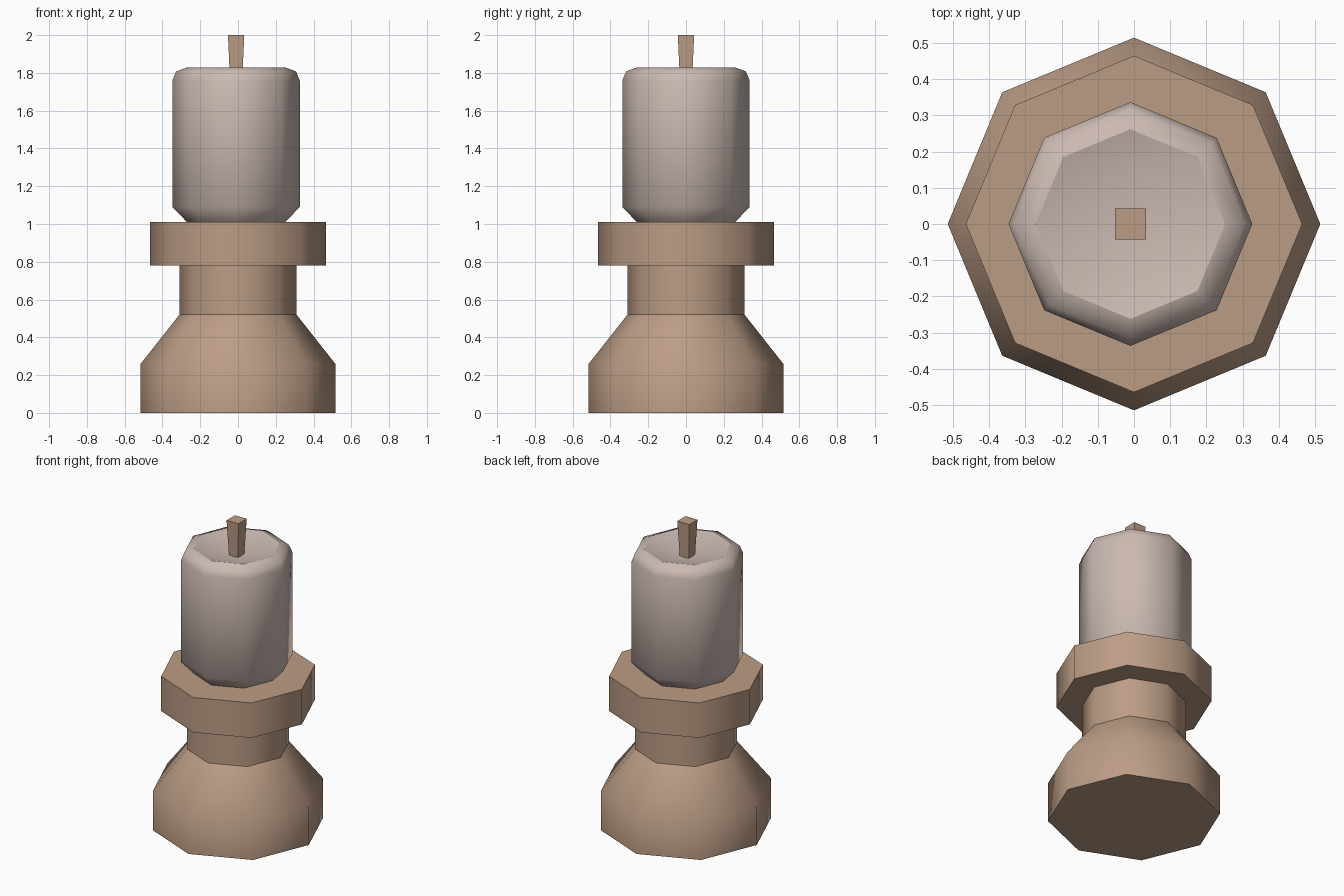
import bpy
import bmesh
from math import cos, sin, pi

cube = bpy.data.objects.get("Cube")
if cube:
    bpy.data.objects.remove(cube, do_unlink=True)


def material(name, rgb):
    mat = bpy.data.materials.new(name)
    mat.use_nodes = True
    color = (*rgb, 1.0)
    mat.diffuse_color = color
    mat.node_tree.nodes["Principled BSDF"].inputs["Base Color"].default_value = color
    return mat


def lathe(name, profile, sharp, mat, sides=8, x=0.0, turn=0.0, smooth=True, dip=None):
    """Revolve (radius, z) points; 'sharp' lists the rings kept as hard edges.
    The ends are capped flat, or the top sinks to a point at height 'dip'."""
    bm = bmesh.new()
    rings = []
    for r, z in profile:
        angles = [turn + 2 * pi * i / sides for i in range(sides)]
        rings.append([bm.verts.new((r * cos(a), r * sin(a), z)) for a in angles])
    for low, high in zip(rings, rings[1:]):
        for i in range(sides):
            j = (i + 1) % sides
            bm.faces.new((low[i], low[j], high[j], high[i]))
    bm.faces.new(rings[0][::-1])
    if dip is None:
        bm.faces.new(rings[-1])
    else:
        tip = bm.verts.new((0, 0, dip))
        for i in range(sides):
            bm.faces.new((rings[-1][i], rings[-1][(i + 1) % sides], tip))
    for f in bm.faces:
        f.smooth = smooth
    for k in sharp:
        for i in range(sides):
            bm.edges.get((rings[k][i], rings[k][(i + 1) % sides])).smooth = False
    mesh = bpy.data.meshes.new(name)
    bm.to_mesh(mesh)
    bm.free()
    mesh.materials.append(mat)
    obj = bpy.data.objects.new(name, mesh)
    obj.location.x = x
    bpy.context.collection.objects.link(obj)
    return obj


wood = material("tan wood", (0.50, 0.335, 0.235))
wax = material("pale wax", (0.60, 0.49, 0.445))

# Turned holder: foot, neck and collar in one octagonal profile
lathe("candle_holder",
      [(0.515, 0), (0.515, 0.26), (0.31, 0.52), (0.31, 0.78), (0.465, 0.78), (0.465, 1.01)],
      [0, 2, 3, 4, 5], wood)

# Candle with rounded shoulders and a shallow melted hollow
lathe("candle",
      [(0.26, 1.01), (0.337, 1.09), (0.337, 1.76), (0.317, 1.808), (0.262, 1.828)],
      [0, 4], wax, x=-0.01, dip=1.76)

# Square wick, wider at the tip
lathe("wick", [(0.045, 1.75), (0.061, 2.0)], [], wood,
      sides=4, x=-0.01, turn=pi / 4, smooth=False)
